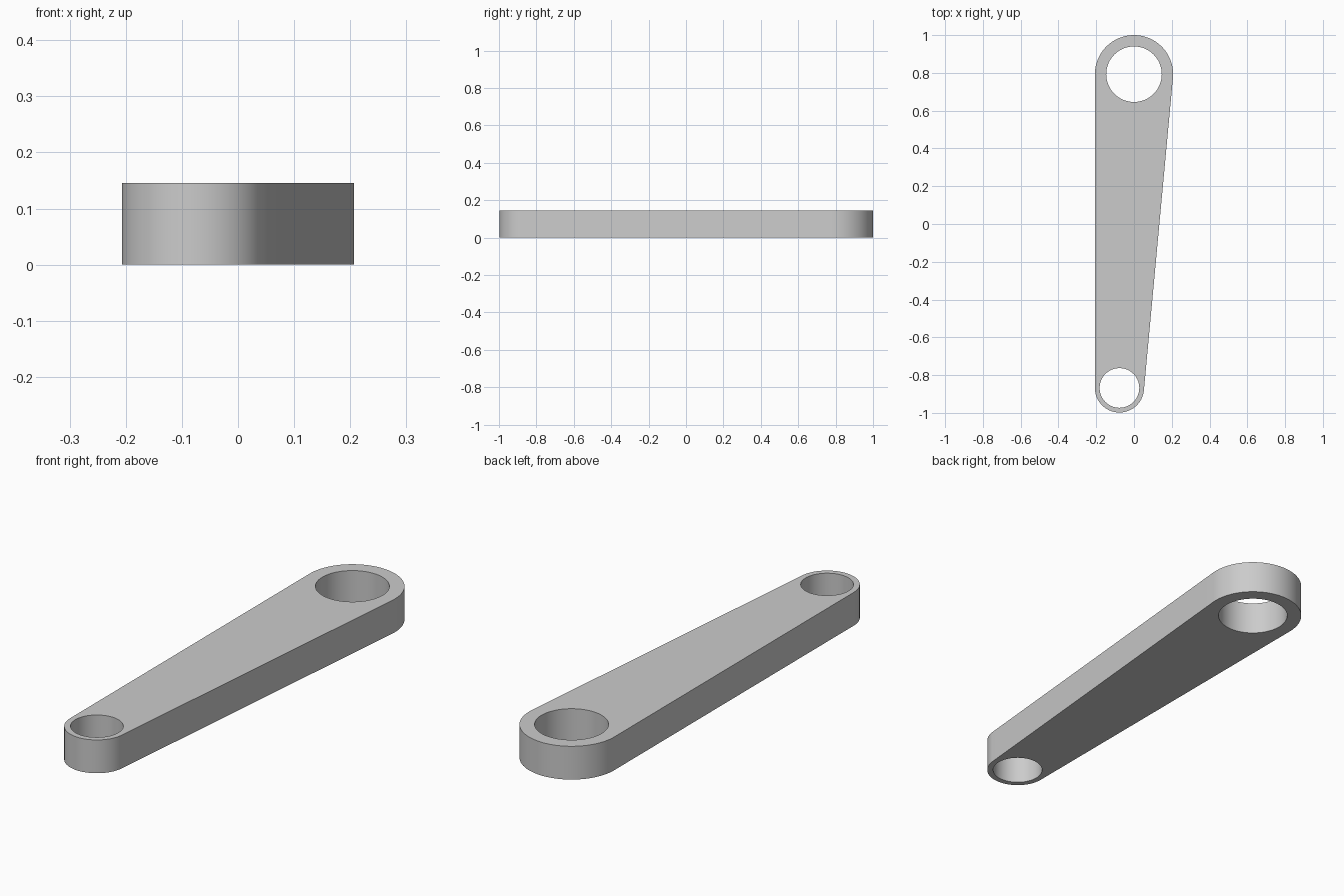
import bpy, bmesh
from math import atan2, acos, cos, sin, pi
from mathutils import Vector

cube = bpy.data.objects.get("Cube")
if cube:
    bpy.data.objects.remove(cube, do_unlink=True)

HEIGHT = 0.146
BIG, BIG_R, BIG_HOLE = Vector((0, 0.793)), 0.207, 0.147
SMALL, SMALL_R, SMALL_HOLE = Vector((-0.077, -0.868)), 0.13, 0.105


def arc(centre, radius, start, end, steps):
    angles = [start + (end - start) * i / steps for i in range(steps + 1)]
    return [(centre.x + radius * cos(a), centre.y + radius * sin(a)) for a in angles]


def add_loop(bm, points):
    verts = [bm.verts.new((x, y, 0)) for x, y in points]
    return [bm.edges.new((v, verts[i - 1])) for i, v in enumerate(verts)]


# Outline: two end arcs joined by their common tangents
axis = BIG - SMALL
heading = atan2(axis.y, axis.x)
spread = acos((SMALL_R - BIG_R) / axis.length)
right, left = heading - spread, heading + spread
outline = arc(BIG, BIG_R, right, left, 48) + arc(SMALL, SMALL_R, left, right + 2 * pi, 48)

bm = bmesh.new()
edges = add_loop(bm, outline)

# Bearing holes at both ends
for centre, radius in ((BIG, BIG_HOLE), (SMALL, SMALL_HOLE)):
    edges += add_loop(bm, arc(centre, radius, 0, 2 * pi, 64)[:-1])

# Fill the plate around the holes and give it thickness
bmesh.ops.triangle_fill(bm, edges=edges, use_beauty=True, normal=(0, 0, 1))
solid = bmesh.ops.extrude_face_region(bm, geom=bm.faces[:], use_keep_orig=True)
top = [v for v in solid["geom"] if isinstance(v, bmesh.types.BMVert)]
bmesh.ops.translate(bm, verts=top, vec=(0, 0, HEIGHT))
bmesh.ops.recalc_face_normals(bm, faces=bm.faces[:])

mesh = bpy.data.meshes.new("link_arm")
bm.to_mesh(mesh)
bm.free()
arm = bpy.data.objects.new("link_arm", mesh)
bpy.context.collection.objects.link(arm)

# Plain grey finish
grey = bpy.data.materials.new("light_grey")
grey.use_nodes = True
colour = (0.6, 0.6, 0.6, 1)
grey.diffuse_color = colour
grey.node_tree.nodes["Principled BSDF"].inputs["Base Color"].default_value = colour
mesh.materials.append(grey)

# Smooth the round walls, keep the rims sharp
bpy.ops.object.select_all(action="DESELECT")
arm.select_set(True)
bpy.context.view_layer.objects.active = arm
bpy.ops.object.shade_smooth_by_angle()
